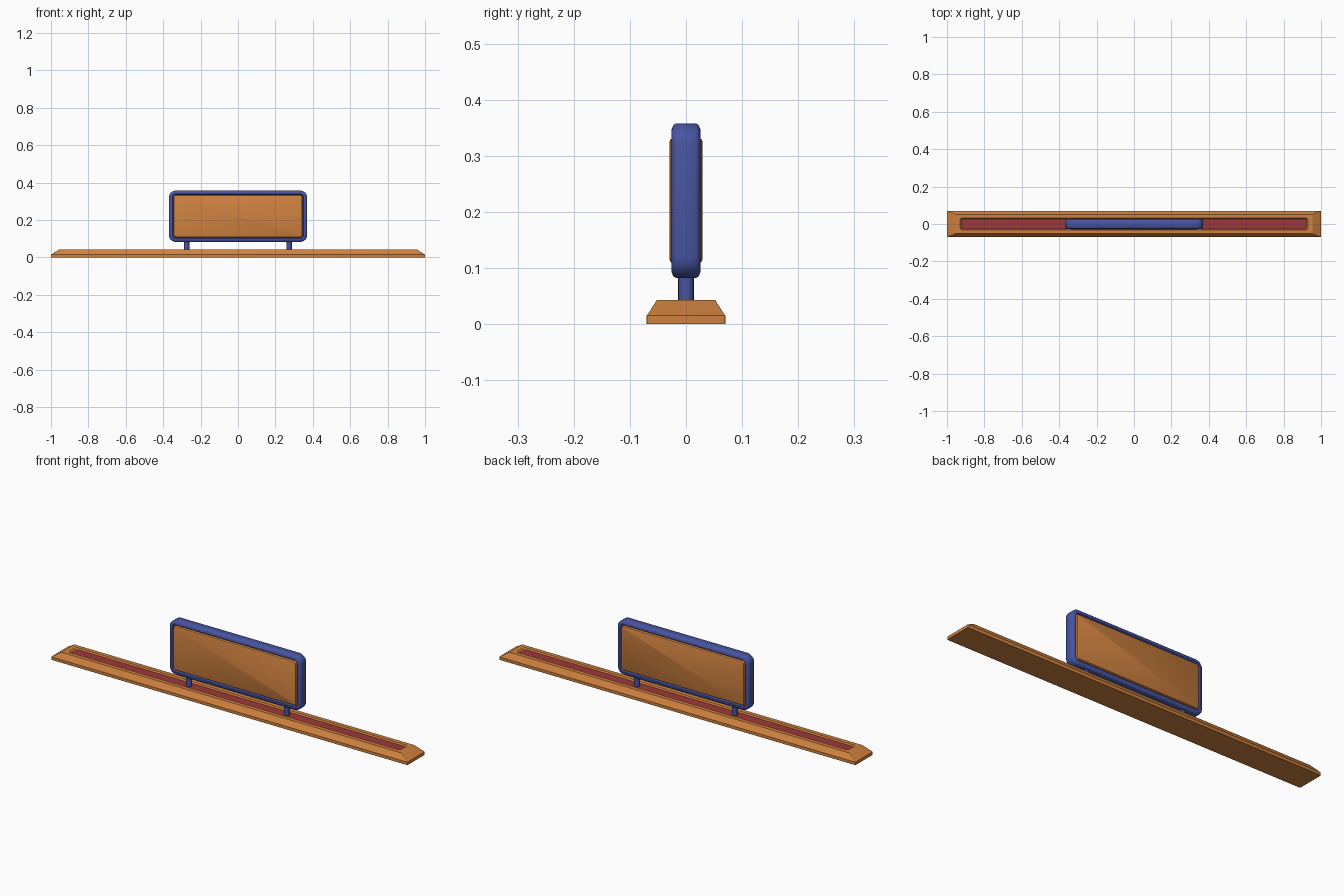
import bpy, bmesh, math

if "Cube" in bpy.data.objects:
    bpy.data.objects.remove(bpy.data.objects["Cube"])


def material(name, rgb):
    m = bpy.data.materials.new(name)
    m.diffuse_color = (*rgb, 1)
    m.use_nodes = True
    m.node_tree.nodes["Principled BSDF"].inputs["Base Color"].default_value = m.diffuse_color
    return m


orange = material("warm orange", (0.62, 0.22, 0.05))
blue = material("deep blue", (0.065, 0.09, 0.36))
red = material("brick red", (0.33, 0.04, 0.04))


def rounded_rect(hx, hy, r, n=5):
    """Corner-rounded rectangle outline, counter-clockwise."""
    pts = []
    for k, (sx, sy) in enumerate([(1, 1), (-1, 1), (-1, -1), (1, -1)]):
        for i in range(n):
            a = math.pi / 2 * (k + i / (n - 1))
            pts.append((sx * (hx - r) + r * math.cos(a), sy * (hy - r) + r * math.sin(a)))
    return pts


def loft(name, loops, mats, upright=0, ring=False, cap_mat=0, angle=30):
    """Bridge outlines (half x, half y, radius, depth); upright turns depth to y at height upright."""
    bm = bmesh.new()
    rows = []
    for hx, hy, r, d in loops:
        rows.append([bm.verts.new((x, -d, y + upright) if upright else (x, y, d))
                     for x, y in rounded_rect(hx, hy, r)])
    pairs = list(zip(rows, rows[1:] + rows[:1])) if ring else list(zip(rows, rows[1:]))
    for a, b in pairs:
        for i in range(len(a)):
            j = (i + 1) % len(a)
            bm.faces.new((a[i], a[j], b[j], b[i]))
    if not ring:
        bm.faces.new(rows[0][::-1])
        bm.faces.new(rows[-1]).material_index = cap_mat
    bmesh.ops.recalc_face_normals(bm, faces=bm.faces)
    me = bpy.data.meshes.new(name)
    bm.to_mesh(me)
    bm.free()
    for m in mats:
        me.materials.append(m)
    ob = bpy.data.objects.new(name, me)
    bpy.context.collection.objects.link(ob)
    smooth(ob, angle)
    return ob


def smooth(ob, angle=30):
    bpy.ops.object.select_all(action='DESELECT')
    ob.select_set(True)
    bpy.context.view_layer.objects.active = ob
    bpy.ops.object.shade_smooth_by_angle(angle=math.radians(angle))


# Long bevelled base with a red-floored groove
loft("base", [(1, .07, .002, 0), (1, .07, .002, .015), (.955, .052, .002, .043),
              (.93, .031, .010, .043), (.923, .027, .008, .036)],
     [orange, red], cap_mat=1, angle=20)

# Rounded frame: closed cross-section swept round the outline
MID = 0.22
section = [(0, -.018), (0, .018), (.004, .023), (.012, .026), (.019, .026), (.025, .019),
           (.025, -.019), (.019, -.026), (.012, -.026), (.004, -.023)]
loft("frame", [(.37 - o, .138 - o, .038 - o, d) for o, d in section],
     [blue], upright=MID, ring=True, angle=40)

# Panel filling the frame, slightly proud on both faces
loft("panel", [(.338, .106, .008, -.029), (.342, .110, .010, -.027), (.346, .114, .012, -.019),
               (.346, .114, .012, .019), (.342, .110, .010, .027), (.338, .106, .008, .029)],
     [orange], upright=MID)

# Two short posts
for side, x in (("left", -.274), ("right", .274)):
    bpy.ops.mesh.primitive_cylinder_add(vertices=16, radius=.014, depth=.056, location=(x, 0, .064))
    post = bpy.context.object
    post.name = side + "_post"
    post.data.materials.append(blue)
    smooth(post)
